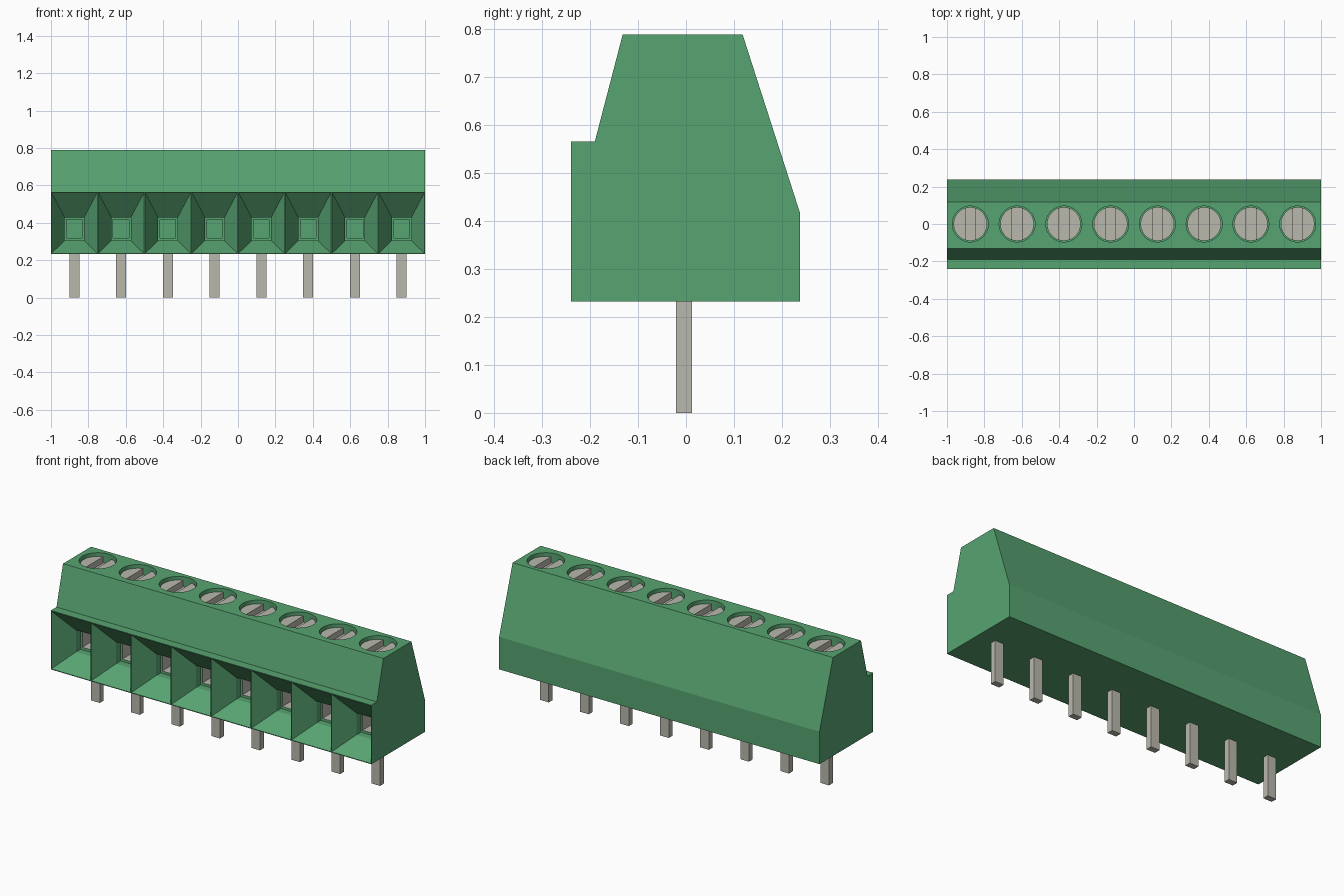
import bpy, bmesh, math
from mathutils import Vector

if "Cube" in bpy.data.objects:
    bpy.data.objects.remove(bpy.data.objects["Cube"], do_unlink=True)

POLES, PITCH = 8, 0.25
CENTRES = [(i - (POLES - 1) / 2) * PITCH for i in range(POLES)]


def material(name, rgb):
    mat = bpy.data.materials.new(name)
    mat.use_nodes = True
    mat.diffuse_color = (*rgb, 1)
    mat.node_tree.nodes["Principled BSDF"].inputs["Base Color"].default_value = (*rgb, 1)
    return mat


green = material("green plastic", (0.095, 0.37, 0.165))
metal = material("grey metal", (0.49, 0.48, 0.42))


def loft(bm, rings, metal_step=None):
    """Closed solid through equal-length rings of points."""
    loops = [[bm.verts.new(p) for p in ring] for ring in rings]
    n = len(loops[0])
    faces = [bm.faces.new(loops[0]), bm.faces.new(loops[-1][::-1])]
    for step, (a, b) in enumerate(zip(loops, loops[1:])):
        for i in range(n):
            face = bm.faces.new((a[i], b[i], b[(i + 1) % n], a[(i + 1) % n]))
            face.material_index = int(step == metal_step)
            faces.append(face)
    bmesh.ops.recalc_face_normals(bm, faces=faces)


def prism(bm, points, z0, z1):
    loft(bm, [[(x, y, z) for x, y in points] for z in (z0, z1)])


def arc(cx, radius, start, end, count):
    return [(cx + radius * math.cos(start + (end - start) * i / count),
             radius * math.sin(start + (end - start) * i / count)) for i in range(count + 1)]


def finish(bm, name, *mats):
    mesh = bpy.data.meshes.new(name)
    bm.to_mesh(mesh)
    bm.free()
    for mat in mats:
        mesh.materials.append(mat)
    obj = bpy.data.objects.new(name, mesh)
    bpy.context.collection.objects.link(obj)
    return obj


def activate(obj):
    bpy.ops.object.select_all(action='DESELECT')
    obj.select_set(True)
    bpy.context.view_layer.objects.active = obj


# Housing: side profile extruded along x
profile = [(-0.24, 0.232), (-0.24, 0.565), (-0.19, 0.565), (-0.132, 0.788),
           (0.118, 0.788), (0.238, 0.415), (0.238, 0.232)]
bm = bmesh.new()
loft(bm, [[(x, y, z) for y, z in profile] for x in (-1, 1)])
housing = finish(bm, "housing", green, metal)

# Wire funnels and screw wells: (y, half width, bottom, top) per section
sections = [(-0.27, 0.1225, 0.236, 0.562), (-0.24, 0.1225, 0.236, 0.562),
            (-0.12, 0.052, 0.305, 0.428), (-0.08, 0.052, 0.305, 0.428),
            (-0.079, 0.042, 0.318, 0.417), (0.01, 0.042, 0.318, 0.417)]
bm = bmesh.new()
for cx in CENTRES:
    loft(bm, [[(cx - h, y, lo), (cx + h, y, lo), (cx + h, y, hi), (cx - h, y, hi)]
              for y, h, lo, hi in sections], metal_step=4)
    prism(bm, arc(cx, 0.096, 0, math.tau, 48)[:-1], 0.70, 0.82)
cutter = finish(bm, "opening_cutter", green, metal)
cutter.hide_render = True
cut = housing.modifiers.new("openings", 'BOOLEAN')
cut.operation, cut.solver, cut.object = 'DIFFERENCE', 'EXACT', cutter
activate(housing)
bpy.ops.object.modifier_apply(modifier=cut.name)
bpy.data.objects.remove(cutter, do_unlink=True)
bpy.ops.object.shade_smooth_by_angle(angle=math.radians(15))

# Slotted screws and solder pins
SLOT, RADIUS = 0.027, 0.09
side = math.acos(SLOT / RADIUS)
for number, cx in enumerate(CENTRES, 1):
    bm = bmesh.new()
    prism(bm, arc(cx, RADIUS, 0, math.tau, 48)[:-1], 0.70, 0.735)
    for turn in (0, math.pi):
        prism(bm, arc(cx, RADIUS, turn - side, turn + side, 20), 0.735, 0.77)
    activate(finish(bm, f"screw_{number}", metal))
    bpy.ops.object.shade_smooth_by_angle(angle=math.radians(30))

    bm = bmesh.new()
    prism(bm, [(cx - 0.027, -0.021), (cx + 0.027, -0.021),
               (cx + 0.027, 0.013), (cx - 0.027, 0.013)], 0, 0.24)
    finish(bm, f"pin_{number}", metal)
